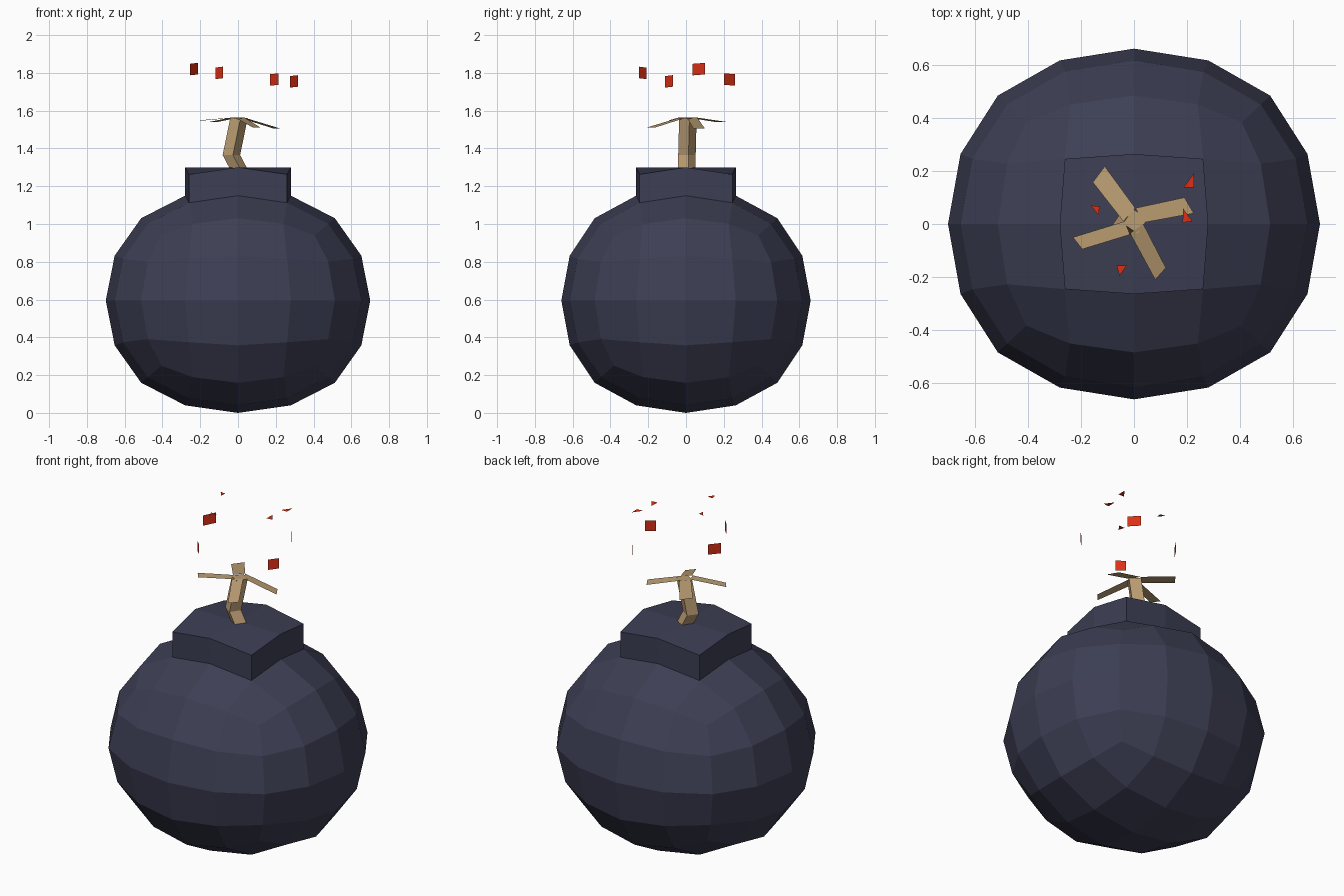
import bpy, bmesh
from math import cos, sin, radians
from mathutils import Vector

if "Cube" in bpy.data.objects:
    bpy.data.objects.remove(bpy.data.objects["Cube"])


def material(name, rgb):
    m = bpy.data.materials.new(name)
    m.diffuse_color = (*rgb, 1)
    m.use_nodes = True
    m.node_tree.nodes["Principled BSDF"].inputs["Base Color"].default_value = m.diffuse_color
    return m


DARK = material("dark_iron", (0.046, 0.049, 0.088))
TAN = material("rope_tan", (0.50, 0.34, 0.17))
RED = material("spark_red", (0.72, 0.03, 0.008))


def make_object(name, mesh, mat):
    mesh.materials.clear()
    mesh.materials.append(mat)
    ob = bpy.data.objects.new(name, mesh)
    bpy.context.collection.objects.link(ob)
    return ob


def faces_object(name, polys, mat):
    """One object made of separate flat polygons."""
    verts = [p for poly in polys for p in poly]
    faces, n = [], 0
    for poly in polys:
        faces.append(range(n, n + len(poly)))
        n += len(poly)
    mesh = bpy.data.meshes.new(name)
    mesh.from_pydata(verts, [], [tuple(f) for f in faces])
    return make_object(name, mesh, mat)


# Body: a cube subdivided twice into a ball, scaled to measured radii
bm = bmesh.new()
bmesh.ops.create_cube(bm, size=2)
cage = bpy.data.meshes.new("cage")
bm.to_mesh(cage)
bm.free()
helper = make_object("cage", cage, DARK)
sub = helper.modifiers.new("round", 'SUBSURF')
sub.levels = 2
sub.use_limit_surface = False
bpy.context.view_layer.update()
ball = bpy.data.meshes.new_from_object(
    helper.evaluated_get(bpy.context.evaluated_depsgraph_get()))
bpy.data.objects.remove(helper)

bm = bmesh.new()
bm.from_mesh(ball)
reach = max(v.co.x for v in bm.verts)
for v in bm.verts:
    v.co = Vector((v.co.x * 0.70, v.co.y * 0.66, v.co.z * 0.595)) / reach
    v.co.z += 0.595

# Neck: the four top faces raised into a block
centre = max(bm.verts, key=lambda v: v.co.z)
top = list(centre.link_faces)
new = bmesh.ops.extrude_face_region(bm, geom=top)["geom"]
bmesh.ops.delete(bm, geom=[f for f in top if f.is_valid], context='FACES')
for v in new:
    if isinstance(v, bmesh.types.BMVert):
        v.co.z = min(v.co.z + 0.15, 1.30)
bmesh.ops.recalc_face_normals(bm, faces=bm.faces)
for f in bm.faces:
    f.smooth = False
bm.to_mesh(ball)
bm.free()
make_object("bomb_body", ball, DARK)

# Fuse: a bent square rod standing on the neck
path = [(0.015, 0.005, 1.27), (-0.035, 0.005, 1.365), (0.005, 0.01, 1.56)]
bm = bmesh.new()
rings = [[bm.verts.new((x + 0.047 * cos(radians(a)), y + 0.047 * sin(radians(a)), z))
          for a in (10, 100, 190, 280)] for x, y, z in path]
for lo, hi in zip(rings, rings[1:]):
    for i in range(4):
        j = (i + 1) % 4
        bm.faces.new((lo[i], lo[j], hi[j], hi[i]))
bm.faces.new(rings[-1])
bm.faces.new(rings[0][::-1])
mesh = bpy.data.meshes.new("fuse")
bm.to_mesh(mesh)
bm.free()
make_object("fuse", mesh, TAN)

# Frayed strands: (base a, base b, tip b, tip a, tip height)
strands = [
    ((-0.04, 0.01), (0.005, 0.06), (-0.11, 0.217), (-0.155, 0.157), 1.54),
    ((0.005, 0.06), (0.035, 0.005), (0.225, 0.04), (0.19, 0.10), 1.505),
    ((0.035, 0.0), (-0.015, -0.035), (0.08, -0.21), (0.12, -0.165), 1.51),
    ((-0.015, -0.04), (-0.035, 0.01), (-0.23, -0.05), (-0.195, -0.095), 1.547),
]
faces_object("frayed_strands", [
    [(*a, 1.563), (*b, 1.563), (*c, z), (*d, z)] for a, b, c, d, z in strands], TAN)

# Low sparks: upright squares (end a, end b, height)
squares = [
    ((-0.255, 0.035), (-0.213, 0.10), 1.82),
    ((-0.12, -0.21), (-0.08, -0.25), 1.80),
    ((0.17, 0.26), (0.215, 0.20), 1.765),
    ((0.275, -0.11), (0.318, -0.07), 1.755),
]
faces_object("low_sparks", [
    [(*a, z - 0.033), (*b, z - 0.028), (*b, z + 0.033), (*a, z + 0.028)]
    for a, b, z in squares], RED)

# High sparks: level triangles
triangles = [
    ((0.187, 0.138), (0.225, 0.138), (0.225, 0.19), 1.96),
    ((0.183, 0.005), (0.22, 0.01), (0.185, 0.058), 1.96),
    ((-0.163, 0.07), (-0.133, 0.033), (-0.13, 0.066), 2.0),
    ((-0.065, -0.157), (-0.055, -0.195), (-0.028, -0.157), 1.99),
]
faces_object("high_sparks", [
    [(*a, z), (*b, z), (*c, z)] for a, b, c, z in triangles], RED)
